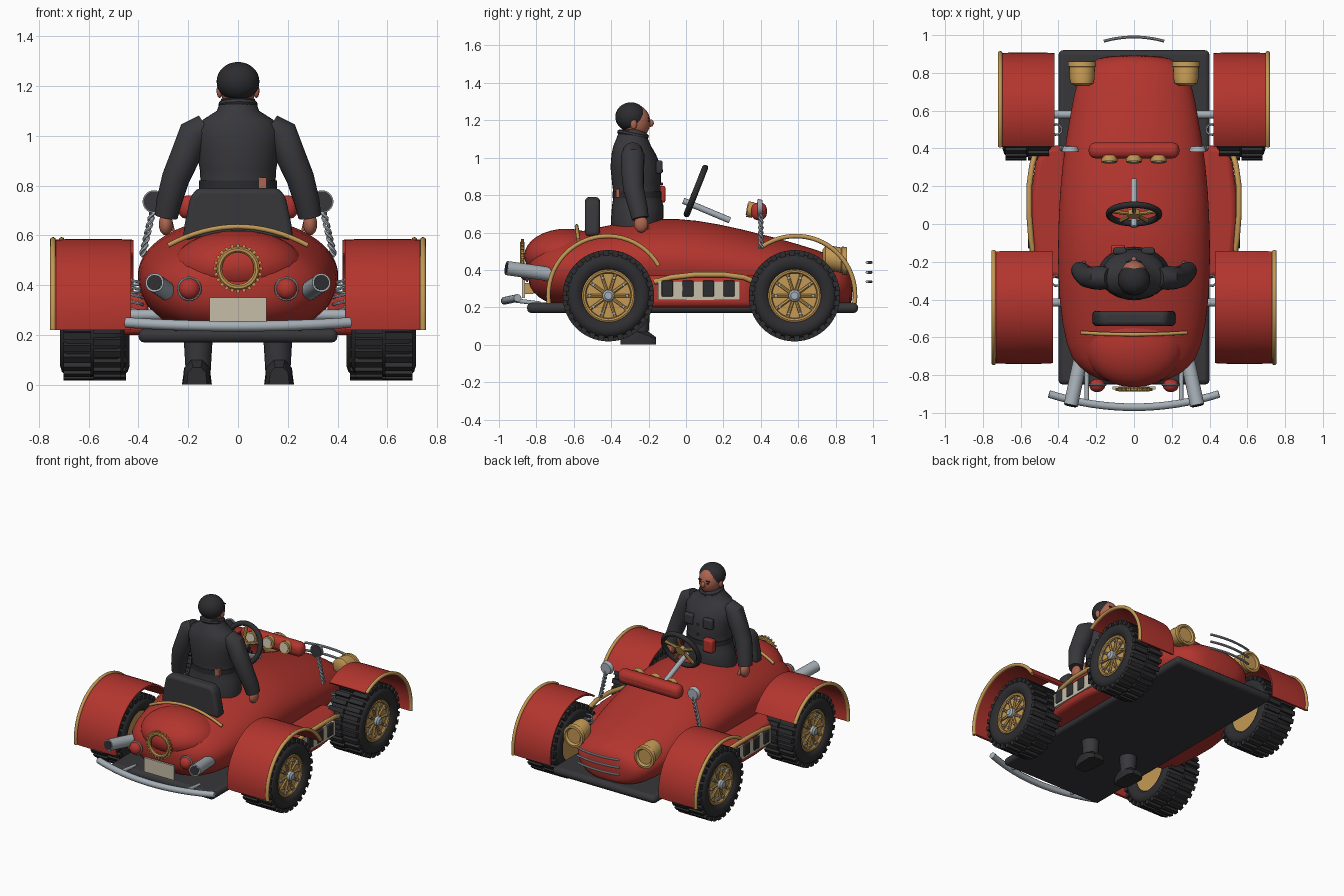
import bpy, bmesh
from math import sin, cos, pi, radians, tau
from mathutils import Vector, Matrix

if "Cube" in bpy.data.objects:
    bpy.data.objects.remove(bpy.data.objects["Cube"])


def material(name, *rgb):
    mat = bpy.data.materials.new(name)
    mat.use_nodes = True
    mat.diffuse_color = (*rgb, 1)
    mat.node_tree.nodes["Principled BSDF"].inputs["Base Color"].default_value = (*rgb, 1)
    return mat


red = material("red paint", .45, .035, .027)
gold = material("gold trim", .55, .32, .09)
silver = material("silver metal", .38, .43, .47)
rubber = material("black rubber", .027, .027, .03)
cloth = material("charcoal cloth", .04, .04, .046)
floor_grey = material("floor grey", .038, .037, .042)
cream = material("cream plate", .57, .51, .39)
skin = material("skin", .42, .13, .08)
hair_black = material("black hair", .025, .025, .028)


def build(name, bm, mat, mirror=False, bevel=0, angle=40):
    """Turn a bmesh into a shaded object, optionally bevelled and mirrored in x."""
    bmesh.ops.recalc_face_normals(bm, faces=bm.faces)
    mesh = bpy.data.meshes.new(name)
    bm.to_mesh(mesh)
    bm.free()
    mesh.materials.append(mat)
    mesh.shade_smooth()
    mesh.set_sharp_from_angle(angle=radians(angle))
    obj = bpy.data.objects.new(name, mesh)
    bpy.context.collection.objects.link(obj)
    if bevel:
        mod = obj.modifiers.new("bevel", 'BEVEL')
        mod.width, mod.segments = bevel, 3
    if mirror:
        obj.modifiers.new("mirror", 'MIRROR')
    return obj


def loft(bm, rings, closed=False):
    """Bridge equal rings of points; cap the ends unless closed."""
    rows = [[bm.verts.new(p) for p in ring] for ring in rings]
    n = len(rows[0])
    for a, b in zip(rows, rows[1:] + (rows[:1] if closed else [])):
        for i in range(n):
            bm.faces.new((a[i], a[(i + 1) % n], b[(i + 1) % n], b[i]))
    if not closed:
        bm.faces.new(rows[0])
        bm.faces.new(rows[-1])
    return bm


def ring(center, u, v, n=16):
    c, u, v = Vector(center), Vector(u), Vector(v)
    return [c + u * cos(tau * i / n) + v * sin(tau * i / n) for i in range(n)]


def tube(bm, points, radius, n=10, closed=False):
    """Sweep a circle along points; radius is a number or one per point."""
    pts = [Vector(p) for p in points]
    radii = radius if isinstance(radius, list) else [radius] * len(pts)
    rings, side, last = [], Vector((.31, .52, .79)), len(pts) - 1
    for i, p in enumerate(pts):
        if closed:
            t = (pts[(i + 1) % len(pts)] - pts[i - 1]).normalized()
        else:
            t = (pts[min(i + 1, last)] - pts[max(i - 1, 0)]).normalized()
        side = (side - t * side.dot(t)).normalized()
        rings.append(ring(p, side * radii[i], t.cross(side) * radii[i], n))
    return loft(bm, rings, closed)


def box(bm, center, size, rot=Matrix()):
    bmesh.ops.create_cube(bm, size=1, matrix=Matrix.Translation(center) @ rot @ Matrix.Diagonal((*size, 1)))
    return bm


def ball(bm, center, radii):
    bmesh.ops.create_uvsphere(bm, u_segments=28, v_segments=16, radius=1,
                              matrix=Matrix.Translation(center) @ Matrix.Diagonal((*radii, 1)))
    return bm


def arc(x, cy, cz, r, a, b, n=24):
    """Points on an arc in the yz plane, angles in degrees."""
    angles = [radians(a + (b - a) * i / n) for i in range(n + 1)]
    return [(x, cy + r * cos(t), cz + r * sin(t)) for t in angles]


def bow(width, y_mid, y_end, z_mid, z_end, n=16):
    """Shallow parabola across the car."""
    steps = [i / n * 2 - 1 for i in range(n + 1)]
    return [(width * s, y_mid + (y_end - y_mid) * s * s, z_mid + (z_end - z_mid) * s * s) for s in steps]


new = bmesh.new

# Floor pan and torpedo body: y, half width, top, bottom
build("floor_pan", box(new(), (0, .035, .197), (.8, 1.77, .055)), floor_grey, bevel=.025)
sections = [(-.845, .1, .46, .33), (-.82, .2, .5, .28), (-.76, .3, .55, .23), (-.66, .36, .585, .2),
            (-.4, .4, .645, .19), (-.15, .405, .68, .19), (.05, .4, .67, .19), (.3, .385, .62, .19),
            (.6, .335, .54, .19), (.78, .3, .48, .19), (.86, .24, .44, .2), (.895, .14, .39, .23)]
rings = []
for y, w, top, low in sections:
    mid, loop = low + (top - low) * .52, []
    for i in range(40):
        c, s = cos(tau * i / 40), sin(tau * i / 40)
        power = 1 if s > 0 else .75
        height = (top - mid) if s > 0 else (mid - low)
        loop.append((w * abs(c) ** power * (1 if c > 0 else -1), y, mid + height * s))
    rings.append(loop)
body = build("body", loft(new(), rings), red, angle=60)
body.modifiers.new("smooth", 'SUBSURF').levels = 1
build("tail_bulge", ball(new(), (0, -.64, .475), (.265, .225, .145)), red)
build("tail_trim", tube(new(), bow(.28, -.585, -.575, .635, .56), .01), gold)

# Running boards with side vents
bm = new()
outline = [(.36, .42), (.46, .41), (.52, .34), (.545, .15), (.545, 0), (.53, -.18), (.48, -.27), (.36, -.3)]
loft(bm, [[(x, y, z) for x, y in outline] for z in (.2, .37)])
build("running_board", bm, red, True, .03)
trim = [(.53, -.17, .335), (.545, -.08, .36), (.555, .05, .375), (.555, .2, .375), (.54, .31, .36), (.52, .38, .33)]
build("running_board_trim", tube(new(), trim, .015), gold, True)
build("vent_panel", box(new(), (.543, .07, .29), (.02, .44, .1)), cream, True)
bm = new()
for i in range(4):
    box(bm, (.55, -.1 + i * .11, .3), (.022, .06, .085))
build("side_vents", bm, rubber, True, .006)


# Wheels, fenders and axles
def wheel(label, cx, cy, cz=.262):
    def spin(radius, x, n=48):
        return ring((cx + x, cy, cz), (0, radius, 0), (0, 0, radius), n)
    half = [(.135, .1), (.15, .12), (.185, .13), (.21, .122), (.226, .1)]
    profile = half + [(r, -x) for r, x in reversed(half)]
    build(label + "_tyre", loft(new(), [spin(r, x) for r, x in profile], True), rubber, True)
    bm = new()
    for i in range(28):
        for side in (-1, 1):
            t = tau * (i + side * .25) / 28
            pos = (cx + side * .06, cy + .227 * cos(t), cz + .227 * sin(t))
            box(bm, pos, (.11, .03, .034), Matrix.Rotation(t - pi / 2, 4, 'X'))
    build(label + "_treads", bm, rubber, True)
    # Gold wheel disc, raised rim, paired spokes and bolts
    bm = loft(new(), [spin(.142, -.1), spin(.142, .09)])
    tube(bm, arc(cx + .1, cy, cz, .132, 0, 351, 39), .013, 8, True)
    bolts = loft(new(), [spin(.032, .08, 16), spin(.032, .125, 16), spin(.02, .135, 16)])
    for i in range(10):
        t = tau * i / 10
        d = Vector((0, cos(t), sin(t)))
        hub = Vector((cx + .1, cy, cz))
        tube(bm, [hub + d * .02, hub + d * .13], .009, 6)
        tip = hub + d * .1
        tube(bolts, [tip, tip + Vector((.018, 0, 0))], .009, 8)
    build(label + "_disc", bm, gold, True)
    build(label + "_hub_bolts", bolts, silver, True)
    build(label + "_axle", tube(new(), [(0, cy, .28), (cx, cy, .28)], .022), silver, True)


def fender(label, x0, x1, cy, a, b, cz=.265, r=.32):
    rows = [arc(x, cy, cz, rad, a, b) for x, rad in
            ((x0, r - .015), (x0, r - .003), (x0 + .06, r), (x1 - .06, r), (x1, r - .003), (x1, r - .015))]
    build(label + "_fender", loft(new(), list(zip(*rows))), red, True)
    build(label + "_fender_trim", tube(new(), arc(x1 + .003, cy, cz, r - .004, a, b), .012), gold, True)


wheel("rear_wheel", .585, -.415)
wheel("front_wheel", .565, .58)
fender("rear", .43, .74, -.42, 30, 188)
fender("front", .42, .705, .588, 124, -8)
for label, y in (("front", .5), ("rear", -.3)):
    coil = [(.41 + .028 * cos(i * .7), y + .028 * sin(i * .7), .25 + i * .0032) for i in range(54)]
    build(label + "_spring", tube(new(), coil, .006, 6), silver, True)

# Tail: bumper, exhausts, lamps, plate and toothed ring
build("rear_bumper", tube(new(), bow(.45, -.97, -.9, .235, .25), .021), silver)
build("bumper_stay", tube(new(), [(.25, -.94, .24), (.25, -.78, .22)], .012), silver, True)
pipe, mouth = Vector((.275, -.68, .37)), Vector((.335, -.96, .41))
build("exhaust", tube(new(), [pipe, mouth], .038, 20), silver, True)
build("exhaust_mouth", tube(new(), [mouth, mouth.lerp(pipe, -.01)], .031, 20), rubber, True)
build("tail_lamp", ball(new(), (.195, -.855, .385), (.042, .035, .042)), red, True)
lamp_ring = ring((.195, -.85, .385), (.043, 0, 0), (0, 0, .043), 24)
build("tail_lamp_ring", tube(new(), lamp_ring, .007, 8, True), silver, True)
build("rear_plate", box(new(), (0, -.868, .3), (.23, .015, .1)), cream)
build("plate_bracket", box(new(), (0, -.84, .3), (.1, .05, .06)), gold)
bm = tube(new(), ring((0, -.875, .467), (.076, 0, 0), (0, 0, .076), 36), .013, 8, True)
for i in range(24):
    t = tau * i / 24
    box(bm, (.09 * cos(t), -.875, .467 + .09 * sin(t)), (.016, .016, .012), Matrix.Rotation(-t, 4, 'Y'))
build("tail_ring", bm, gold)

# Nose: headlights and grille bars
bm = new()
profile = [(.73, .035), (.745, .06), (.77, .066), (.83, .068), (.835, .075), (.86, .075), (.862, .06), (.85, .05)]
loft(bm, [ring((.275, y, .458 - (y - .8) * .2), (r, 0, 0), (0, 0, r), 28) for y, r in profile])
build("headlight", bm, gold, True)
bm = new()
for z in (.337, .387, .44):
    tube(bm, bow(.16, .99, .968, z, z), .008, 8)
build("grille_bars", bm, silver)

# Dashboard, gauges and mirrors
build("dashboard", box(new(), (0, .39, .713), (.48, .085, .095)), red, bevel=.036)
rims, dials = new(), new()
for x in (-.13, 0, .13):
    tube(rims, [(x, .36, .72), (x, .328, .725)], .042, 20)
    tube(dials, [(x, .33, .725), (x, .324, .726)], .031, 20)
build("gauge_rims", rims, gold)
build("gauge_dials", dials, cream)
build("mirror_shell", tube(new(), [(.337, .385, .735), (.337, .41, .735)], [.046, .038], 24), silver, True)
build("mirror_glass", tube(new(), [(.337, .386, .735), (.337, .381, .735)], .042, 24), floor_grey, True)
bm = new()
for phase in (0, pi):
    tube(bm, [(.337 + .002 * i + .009 * cos(i + phase), .4 + .009 * sin(i + phase), .72 - .0085 * i)
              for i in range(25)], .007, 6)
build("mirror_post", bm, silver, True)

# Steering wheel, column and seat
hub, up, across = Vector((0, .053, .822)), Vector((0, .368, .93)), Vector((1, 0, 0))
axis = Vector((0, .93, -.368))
build("steering_rim", tube(new(), ring(hub, across * .133, up * .133, 40), .017, 10, True), rubber)
bm = tube(new(), [hub - axis * .012, hub + axis * .015], .035, 20)
for t in (0, 72, 144, 216, 288):
    d = across * cos(radians(t + 18)) + up * sin(radians(t + 18))
    tube(bm, [hub, hub + d * .13], .011, 8)
build("steering_spokes", bm, gold)
build("steering_column", tube(new(), [(0, -.015, .77), (0, .235, .665)], .017, 14), silver)
back = [(.222, .58), (.215, .64), (.19, .76), (.16, .79)]
seat = [(x, z) for x, z in back] + [(-x, z) for x, z in reversed(back)]
build("seat_back", loft(new(), [[(x, y, z) for x, z in seat] for y in (-.54, -.46)]), floor_grey, bevel=.025)

# Driver: z, centre y, half width, half depth
coat = [(.6, -.265, .185, .13), (.66, -.262, .188, .14), (.74, -.258, .172, .138), (.8, -.262, .15, .125),
        (.86, -.265, .153, .13), (.95, -.268, .168, .136), (1.02, -.28, .172, .118), (1.065, -.288, .14, .1),
        (1.1, -.288, .085, .085), (1.15, -.285, .066, .07)]
build("coat", loft(new(), [ring((0, y, z), (w, 0, 0), (0, d, 0), 32) for z, y, w, d in coat]), cloth)
belt = [ring((0, -.262, z), (.156, 0, 0), (0, .131, 0), 32) for z in (.785, .82)]
build("belt", loft(new(), belt), hair_black)
build("belt_pouch", box(new(), (-.085, -.135, .805), (.075, .05, .09)), red, bevel=.012)
build("rear_pouch", box(new(), (.1, -.365, .81), (.03, .02, .045)), skin)
build("coat_pockets", box(new(), (.075, -.143, .95), (.07, .035, .07)), cloth, True, .01)
bm = new()
for z in (.7, .86, .93, 1.0):
    ball(bm, (0, -.13 - max(0, z - .93) * .45, z), (.008, .008, .008))
build("coat_buttons", bm, hair_black)
build("collar", tube(new(), ring((0, -.283, 1.125), (.064, 0, 0), (0, .07, -.012), 24), .015, 8, True), cloth)
sleeve = [(.13, -.285, 1.04), (.175, -.285, 1.01), (.215, -.285, .91), (.25, -.28, .83), (.278, -.255, .73), (.288, -.245, .675)]
build("sleeves", tube(new(), sleeve, [.05, .064, .06, .056, .051, .046], 18), cloth, True)
bm = ball(new(), (.29, -.24, .645), (.028, .038, .045))
tube(bm, [(.275, -.22, .66), (.265, -.205, .62)], .011)
build("hands", bm, skin, True)
build("legs", tube(new(), [(.16, -.25, .3), (.16, -.25, .05)], [.065, .05], 18), cloth, True)
boot = [(-.35, .04, .07), (-.3, .055, .1), (-.24, .058, .09), (-.19, .06, .062), (-.16, .04, .04)]
sole = [[(.165 - w, y, .002), (.165 + w, y, .002), (.165 + w * .9, y, h * .7), (.165 + w * .4, y, h),
         (.165 - w * .4, y, h), (.165 - w * .9, y, h * .7)] for y, w, h in boot]
build("boots", loft(new(), sole), rubber, True)

# Head
bm = ball(new(), (0, -.267, 1.19), (.07, .076, .09))
ball(bm, (0, -.19, 1.185), (.014, .018, .02))
for side in (-1, 1):
    ball(bm, (side * .074, -.28, 1.18), (.012, .018, .028))
build("face", bm, skin)
build("hair", ball(new(), (0, -.295, 1.218), (.086, .083, .078)), hair_black)
build("brows", box(new(), (.028, -.199, 1.212), (.03, .008, .007)), hair_black, True)
build("eyes", ball(new(), (.027, -.2, 1.197), (.009, .006, .005)), hair_black, True)
